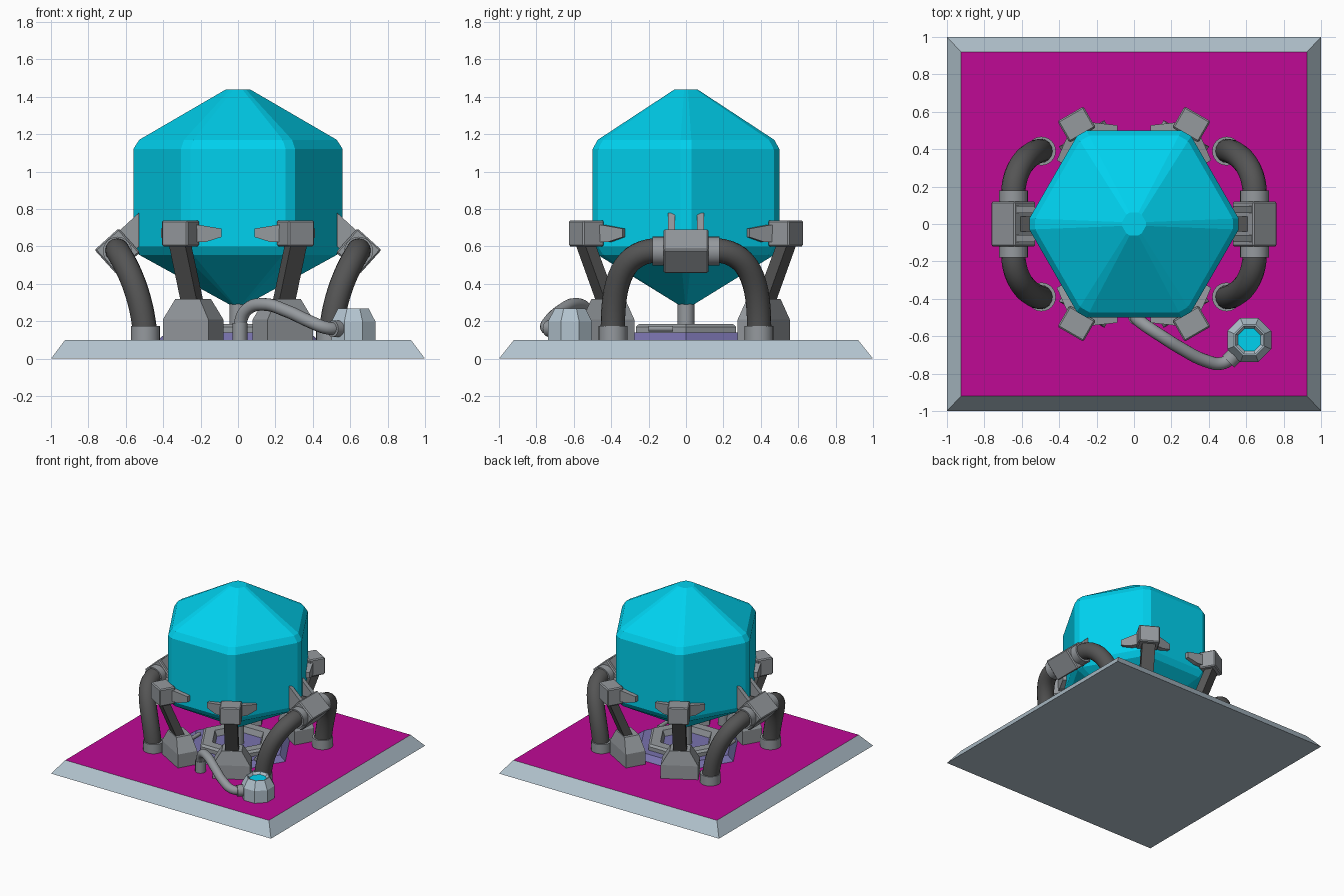
import bpy, bmesh
from math import cos, sin, pi, radians
from mathutils import Matrix, Vector

if "Cube" in bpy.data.objects:
    bpy.data.objects.remove(bpy.data.objects["Cube"])


def material(name, rgb):
    m = bpy.data.materials.new(name)
    m.diffuse_color = (*rgb, 1)
    m.use_nodes = True
    m.node_tree.nodes["Principled BSDF"].inputs["Base Color"].default_value = m.diffuse_color
    return m


CYAN = material("cyan", (0.0, 0.64, 0.86))
MAGENTA = material("magenta", (0.52, 0.003, 0.30))
PALE = material("pale_steel", (0.45, 0.55, 0.62))
PURPLE = material("purple", (0.19, 0.17, 0.42))
GREY = material("grey", (0.30, 0.32, 0.34))
DARK = material("dark_grey", (0.09, 0.09, 0.09))


def loft(name, rings, mat, matrix=None, closed=False, bevel=0):
    """Skin a list of equal-length rings; cap the ends or join last to first."""
    bm = bmesh.new()
    vs = [[bm.verts.new(p) for p in r] for r in rings]
    n = len(rings[0])
    pairs = list(zip(vs, vs[1:])) + ([(vs[-1], vs[0])] if closed else [])
    for a, b in pairs:
        for i in range(n):
            j = (i + 1) % n
            bm.faces.new((a[i], a[j], b[j], b[i]))
    if not closed:
        bm.faces.new(vs[0])
        bm.faces.new(vs[-1])
    bm.transform(matrix or Matrix())
    if bevel:
        bmesh.ops.bevel(bm, geom=bm.edges[:], offset=bevel, segments=1, affect='EDGES')
    bmesh.ops.recalc_face_normals(bm, faces=bm.faces[:])
    me = bpy.data.meshes.new(name)
    bm.to_mesh(me)
    bm.free()
    ob = bpy.data.objects.new(name, me)
    bpy.context.collection.objects.link(ob)
    me.materials.append(mat)
    return ob


def rect(x0, x1, y, z):
    return [(x0, -y, z), (x1, -y, z), (x1, y, z), (x0, y, z)]


def ngon(n, r, z, start=0.0, c=(0, 0)):
    return [(c[0] + r * cos(start + 2 * pi * i / n), c[1] + r * sin(start + 2 * pi * i / n), z)
            for i in range(n)]


def cut_hex(r, c, z):
    """Hexagon with each corner cut off by c along its edges."""
    pts = []
    for k in range(6):
        p = Vector((r * cos(k * pi / 3), r * sin(k * pi / 3), z))
        for s in (-2, 2):
            a = (k + s) * pi / 3
            pts.append(p + c * Vector((cos(a), sin(a), 0)))
    return pts


def smooth(ob):
    bpy.ops.object.select_all(action='DESELECT')
    ob.select_set(True)
    bpy.context.view_layer.objects.active = ob
    bpy.ops.object.shade_smooth_by_angle(angle=radians(40))


def cylinder(name, a, b, r, mat):
    """Round rod from a to b."""
    a, b = Vector(a), Vector(b)
    m = Matrix.Translation(a) @ (b - a).to_track_quat('Z', 'Y').to_matrix().to_4x4()
    smooth(loft(name, [ngon(24, r, 0), ngon(24, r, (b - a).length)], mat, m))


def tube(name, pts, r, mat, bezier=False):
    """Bent pipe: four Bezier control points, or a run of smoothed points."""
    cu = bpy.data.curves.new(name, 'CURVE')
    cu.dimensions = '3D'
    cu.bevel_depth, cu.bevel_resolution, cu.use_fill_caps = r, 6, True
    sp = cu.splines.new('BEZIER')
    knots = [pts[0], pts[3]] if bezier else pts
    sp.bezier_points.add(len(knots) - 1)
    sp.resolution_u = 16 if bezier else 5
    for bp, p in zip(sp.bezier_points, knots):
        bp.co = p
        bp.handle_left_type = bp.handle_right_type = 'FREE' if bezier else 'AUTO'
    if bezier:
        p0, h0, h1, p1 = map(Vector, pts)
        s, e = sp.bezier_points
        s.handle_right, s.handle_left = h0, 2 * p0 - h0
        e.handle_left, e.handle_right = h1, 2 * p1 - h1
    ob = bpy.data.objects.new(name, cu)
    bpy.context.collection.objects.link(ob)
    bpy.ops.object.select_all(action='DESELECT')
    ob.select_set(True)
    bpy.context.view_layer.objects.active = ob
    bpy.ops.object.convert(target='MESH')
    ob = bpy.context.view_layer.objects.active
    ob.data.materials.clear()
    ob.data.materials.append(mat)
    smooth(ob)


# Base slab with coloured top
base = loft("base_slab", [rect(-1, 1, 1, 0), rect(-0.925, 0.925, 0.92, 0.1)], PALE)
base.data.materials.append(MAGENTA)
for f in base.data.polygons:
    f.material_index = int(f.normal.z > 0.9)

# Faceted tank with chamfered corners, and its stem
tank = [(0.03, 0.004, 0.28), (0.545, 0.033, 0.555), (0.577, 0.034, 0.60),
        (0.577, 0.034, 1.12), (0.545, 0.033, 1.17), (0.07, 0.012, 1.44)]
loft("tank", [cut_hex(*t) for t in tank], CYAN)
cylinder("tank_stem", (0, 0, 0.1), (0, 0, 0.33), 0.045, GREY)

# Floor plate and hexagonal rim below the tank
loft("floor_plate", [ngon(6, 0.43, 0.1), ngon(6, 0.38, 0.14)], PURPLE)
loft("floor_rim", [ngon(6, r, z) for r, z in
                   ((0.31, 0.135), (0.31, 0.17), (0.29, 0.185), (0.21, 0.185), (0.19, 0.135))],
     GREY, closed=True)
for s in (-1, 1):
    cylinder("floor_pipe", (s * 0.30, -0.2, 0.16), (s * 0.30, -0.07, 0.16), 0.015, GREY)

# Four corner legs: pedestal, strut, clamp block and two gripping fingers
FINGER = [(0.02, 0.72), (0.08, 0.715), (0.20, 0.695), (0.20, 0.65), (0.12, 0.625), (0.02, 0.625)]
for ang in (60, 120, 240, 300):
    M = Matrix.Rotation(radians(ang), 4, 'Z')
    loft("leg_pedestal", [rect(0.40, 0.56, 0.14, 0.1), rect(0.40, 0.56, 0.14, 0.21),
                          rect(0.42, 0.54, 0.075, 0.32)], GREY, M)
    loft("leg_strut", [rect(0.45, 0.52, 0.05, 0.29), rect(0.60, 0.665, 0.05, 0.64)], DARK, M)
    loft("leg_clamp", [rect(0.55, 0.68, 0.08, 0.60), rect(0.55, 0.68, 0.08, 0.74)],
         GREY, M, bevel=0.008)
    for s in (-1, 1):
        n, t = Vector((cos(pi / 6), s * 0.5, 0)), Vector((-0.5, s * cos(pi / 6), 0))
        corner = Vector((0.577, 0, 0))
        loft("clamp_finger", [[corner + u * t + d * (1 - 2.5 * max(u - 0.05, 0)) * n
                               + Vector((0, 0, z)) for u, z in FINGER]
                              for d in (-0.01, 0.045)], GREY, M)

# Two side pipe clamps, each with prongs and a pair of bent pipes
PRONG = [(0.66, 0.66), (0.53, 0.78), (0.53, 0.60), (0.60, 0.53)]
for sx in (-1, 1):
    M = Matrix.Translation((sx * 0.645, 0, 0.575)) @ Matrix.Rotation(radians(sx * 42), 4, 'Y')
    loft("side_clamp", [rect(-0.086, 0.086, 0.12, -0.086), rect(-0.086, 0.086, 0.12, 0.086)],
         GREY, M, bevel=0.008)
    loft("side_clamp_core", [rect(sx * 0.50, sx * 0.62, 0.04, 0.56),
                             rect(sx * 0.50, sx * 0.62, 0.04, 0.66)], DARK)
    for sy in (-1, 1):
        loft("side_prong", [[(sx * x, sy * y, z) for x, z in PRONG] for y in (0.06, 0.095)], GREY)
        cylinder("pipe_top_collar", (sx * 0.645, sy * 0.11, 0.575),
                 (sx * 0.645, sy * 0.18, 0.575), 0.077, GREY)
        cylinder("pipe_foot_collar", (sx * 0.495, sy * 0.39, 0.1),
                 (sx * 0.495, sy * 0.39, 0.175), 0.077, GREY)
        tube("bent_pipe", [(sx * 0.645, sy * 0.12, 0.58), (sx * 0.66, sy * 0.34, 0.59),
                           (sx * 0.515, sy * 0.40, 0.42), (sx * 0.495, sy * 0.39, 0.11)],
             0.065, DARK, bezier=True)

# Octagonal supply pot with recessed coloured top
C, A, K = (0.617, -0.62), pi / 8, 1 / cos(pi / 8)
loft("supply_pot", [ngon(8, r * K, z, A, C) for r, z in
                    ((0.117, 0.1), (0.117, 0.20), (0.082, 0.268), (0.075, 0.268), (0.06, 0.245))],
     PALE)
loft("pot_fluid", [ngon(8, 0.06 * K, z, A, C) for z in (0.235, 0.25)], CYAN)

# Supply hose with end fittings
tube("supply_hose", [(0.01, -0.50, 0.1), (0.01, -0.50, 0.18), (0.05, -0.535, 0.265),
                     (0.14, -0.595, 0.29), (0.26, -0.67, 0.255), (0.38, -0.73, 0.20),
                     (0.47, -0.745, 0.165), (0.53, -0.71, 0.16), (0.58, -0.66, 0.16)],
     0.034, GREY)
cylinder("hose_foot", (0.01, -0.50, 0.1), (0.01, -0.50, 0.19), 0.04, GREY)
cylinder("hose_end_fitting", (0.505, -0.735, 0.16), (0.56, -0.68, 0.16), 0.044, GREY)
